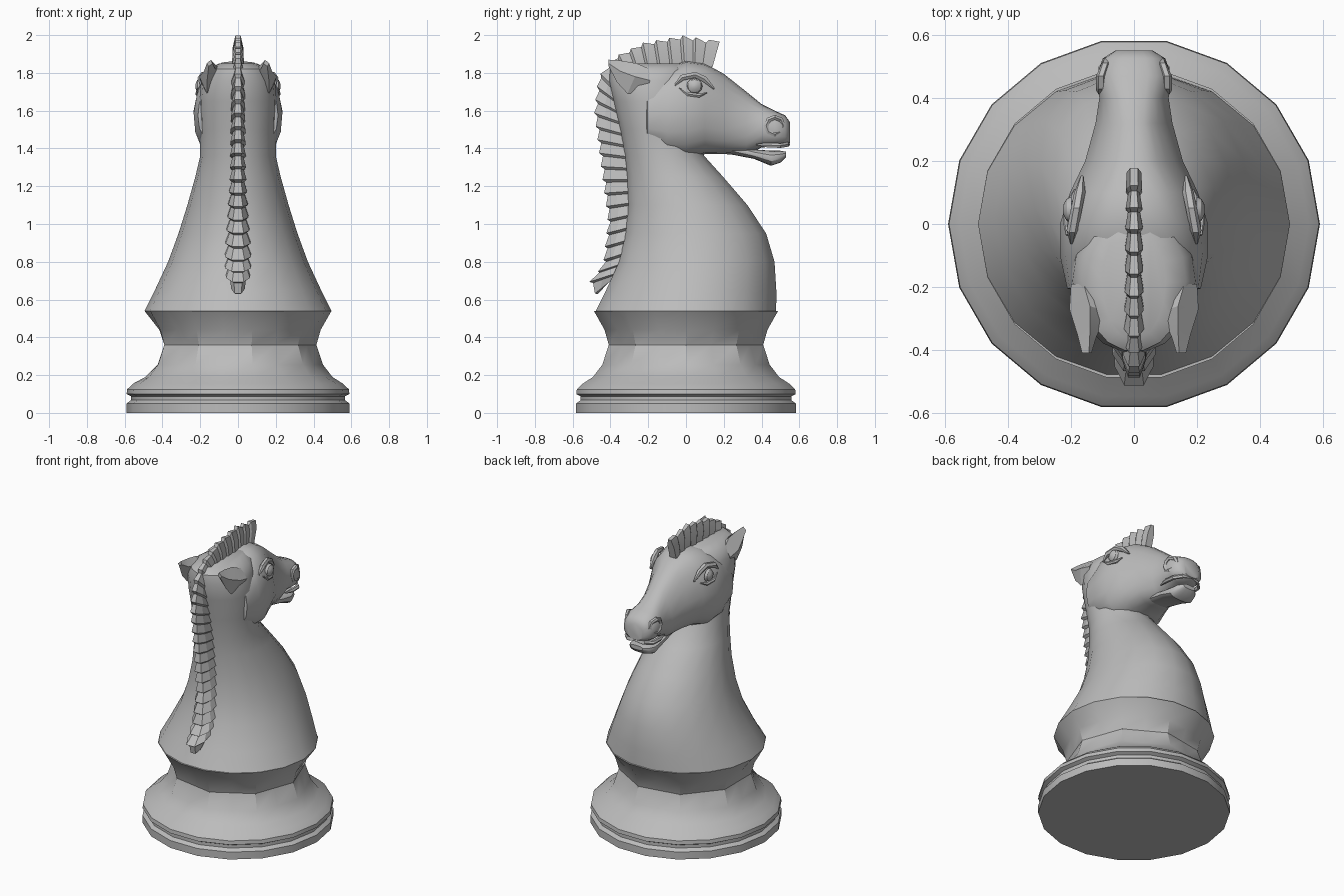
import bpy, bmesh, math
from math import sin, cos, pi, radians
from mathutils import Vector

cube = bpy.data.objects.get("Cube")
if cube:
    bpy.data.objects.remove(cube, do_unlink=True)

grey = bpy.data.materials.new("plain grey")
grey.use_nodes = True
COLOUR = (0.5, 0.5, 0.5, 1)
grey.diffuse_color = COLOUR
grey.node_tree.nodes["Principled BSDF"].inputs["Base Color"].default_value = COLOUR


def loft(name, rings, mirror=False, closed=False, angle=30):
    """Skin a list of equal rings; cap the ends unless the loft is closed."""
    bm = bmesh.new()
    rows = [[bm.verts.new(p) for p in ring] for ring in rings]
    n = len(rows[0])
    pairs = list(zip(rows, rows[1:])) + ([(rows[-1], rows[0])] if closed else [])
    for a, b in pairs:
        for i in range(n):
            j = (i + 1) % n
            bm.faces.new((a[i], a[j], b[j], b[i]))
    if not closed:
        bm.faces.new(rows[0][::-1])
        bm.faces.new(rows[-1])
    bmesh.ops.recalc_face_normals(bm, faces=bm.faces)
    me = bpy.data.meshes.new(name)
    bm.to_mesh(me)
    bm.free()
    me.materials.append(grey)
    ob = bpy.data.objects.new(name, me)
    bpy.context.collection.objects.link(ob)
    if mirror:
        ob.modifiers.new("Mirror", 'MIRROR')
    bpy.ops.object.select_all(action='DESELECT')
    ob.select_set(True)
    bpy.context.view_layer.objects.active = ob
    bpy.ops.object.shade_smooth_by_angle(angle=radians(angle))
    return ob


def power(v, p):
    return math.copysign(abs(v) ** p, v)


def head_ring(y, zb, zt, hw, top=1.0, p=0.75, n=20):
    """Rounded upright section that narrows toward its top."""
    ring = []
    for i in range(n):
        t = 2 * pi * i / n
        s = power(sin(t), p)
        ring.append((hw * power(cos(t), p) * (1 - (1 - top) * max(0, s)),
                     y, (zb + zt) / 2 + (zt - zb) / 2 * s))
    return ring


def tube(name, points, r, closed=False):
    """Mirrored six-sided strip following points on the side of the head."""
    pts = [Vector(p) for p in points]
    rings = []
    for i, p in enumerate(pts):
        a = pts[i - 1] if i or closed else p
        b = pts[(i + 1) % len(pts)] if closed or i + 1 < len(pts) else p
        side = (b - a).cross(Vector((1, 0, 0))).normalized()
        rr = r if closed or 0 < i < len(pts) - 1 else r * 0.3
        rings.append([p + Vector((rr * cos(k * pi / 3), 0, 0)) + side * rr * sin(k * pi / 3)
                      for k in range(6)])
    return loft(name, rings, mirror=True, closed=closed)


# Turned base: eighteen sides, with a nine-sided waist (flute 1 = flat facets)
SIDES = 18
base = [(.59, 0, 0), (.59, .05, 0), (.567, .067, 0), (.567, .088, 0), (.59, .1, 0),
        (.587, .125, 0), (.555, .155, 0), (.5, .19, .3), (.45, .255, .9), (.415, .36, 1),
        (.438, .44, .8), (.495, .54, 0)]
loft("turned_base", [[(r * (1 - f * (i % 2) * (1 - cos(radians(20)))) * cos(2 * pi * i / SIDES),
                       r * (1 - f * (i % 2) * (1 - cos(radians(20)))) * sin(2 * pi * i / SIDES), z)
                      for i in range(SIDES)] for r, z, f in base])

# Chest and neck: height, back, front, half width
neck = [(.54, -.485, .485, .495), (.65, -.43, .485, .44), (.8, -.36, .475, .37),
        (.95, -.325, .43, .315), (1.1, -.31, .33, .268), (1.25, -.315, .2, .226),
        (1.36, -.325, .1, .2), (1.5, -.35, .06, .2), (1.65, -.385, .05, .205),
        (1.76, -.41, .05, .195), (1.82, -.405, .04, .165), (1.85, -.37, 0, .1)]
loft("neck", [[(w * cos(2 * pi * i / SIDES), (b + f) / 2 + (f - b) / 2 * sin(2 * pi * i / SIDES), z)
               for i in range(SIDES)] for z, b, f, w in neck], angle=40)

# Head with cheeks and muzzle
loft("head", [head_ring(*s) for s in (
    (-.215, 1.44, 1.64, .17), (-.205, 1.41, 1.74, .212), (-.1, 1.345, 1.83, .235, .9),
    (0, 1.335, 1.865, .235, .85), (.1, 1.37, 1.85, .203, .8), (.2, 1.37, 1.795, .155, .65),
    (.32, 1.365, 1.7, .122, .6), (.4, 1.405, 1.635, .11, .75), (.47, 1.41, 1.6, .118, .9),
    (.525, 1.415, 1.575, .1, .9), (.55, 1.43, 1.54, .06))], angle=40)

# Lower jaw and lips
loft("lower_jaw", [head_ring(*s) for s in (
    (.24, 1.368, 1.43, .08), (.36, 1.345, 1.395, .088), (.45, 1.308, 1.388, .088),
    (.5, 1.325, 1.388, .074), (.53, 1.355, 1.383, .045))])
tube("upper_lip", [(.095, .37, 1.42), (.104, .43, 1.418), (.098, .5, 1.415),
                   (.055, .542, 1.422), (0, .55, 1.425)], .014)

# Raised nostrils
tube("nostril", [(.105 - .02 * max(0, cos(2 * pi * i / 8)), .47 + .046 * cos(2 * pi * i / 8),
                  1.52 + .045 * sin(2 * pi * i / 8)) for i in range(8)], .015, closed=True)

# Eyes, with lids
EYE = Vector((.198, .045, 1.73))
loft("eye", [[EYE + Vector((.028 * cos(a), .042 * sin(a) * cos(2 * pi * i / 12),
                            .042 * sin(a) * sin(2 * pi * i / 12))) for i in range(12)]
             for a in (.1, .5, 1, pi / 2)], mirror=True)
tube("brow", [(.198, -.06, 1.735), (.196, -.02, 1.775), (.182, .05, 1.79),
              (.172, .1, 1.765), (.165, .15, 1.715)], .018)
tube("lower_lid", [(.213, -.035, 1.72), (.214, .01, 1.688), (.203, .07, 1.68),
                   (.187, .11, 1.695)], .012)

# Swept-back ears, hollow toward the rear
ear_rings = [[(.1, -.2, 1.8), (.16, -.19, 1.82), (.2, -.19, 1.76), (.17, -.21, 1.7)],
             [(.085, -.28, 1.81), (.14, -.26, 1.85), (.205, -.27, 1.78), (.165, -.31, 1.69)],
             [(.12, -.36, 1.82), (.14, -.345, 1.865), (.18, -.35, 1.81), (.165, -.365, 1.75)],
             [(.135, -.41, 1.85), (.143, -.41, 1.87), (.165, -.41, 1.85), (.155, -.41, 1.835)]]
loft("ear", ear_rings, mirror=True, angle=20)

# Mane: root and tip (y, z) with half width, from forelock down the neck
path = [(.14, 1.83, .178, 1.965, .024), (0, 1.84, -.01, 2.0, .028),
        (-.2, 1.82, -.23, 1.96, .03), (-.32, 1.78, -.38, 1.885, .032),
        (-.36, 1.68, -.465, 1.78, .036), (-.35, 1.55, -.488, 1.6, .038),
        (-.3, 1.3, -.452, 1.31, .042), (-.28, 1.05, -.415, 1.02, .055),
        (-.32, .82, -.44, .78, .072), (-.36, .74, -.515, .69, .062),
        (-.42, .68, -.475, .62, .03)]
lengths = [0]
for a, b in zip(path, path[1:]):
    lengths.append(lengths[-1] + math.dist(a[2:4], b[2:4]))


def mane_ring(t, grow):
    """Wedge section at fraction t; grow scales its width and height."""
    d = t * lengths[-1]
    k = max(i for i in range(len(path) - 1) if lengths[i] <= d + 1e-9)
    f = (d - lengths[k]) / (lengths[k + 1] - lengths[k])
    ry, rz, ty, tz, w = [a + (b - a) * f for a, b in zip(path[k], path[k + 1])]
    w *= grow
    shape = ((-w, 0), (-w, .6), (-w * .5, 1), (w * .5, 1), (w, .6), (w, 0))
    h = .55 + .45 * grow
    return [(x, ry + (ty - ry) * s * h, rz + (tz - rz) * s * h) for x, s in shape]


LOCKS = 27
mane = []
for i in range(LOCKS):
    mane.append(mane_ring(i / LOCKS, 1 if i == 0 else .72))
    mane.append(mane_ring((i + .8) / LOCKS, 1.0))
mane.append(mane_ring(1, .7))
loft("mane", mane, angle=15)
